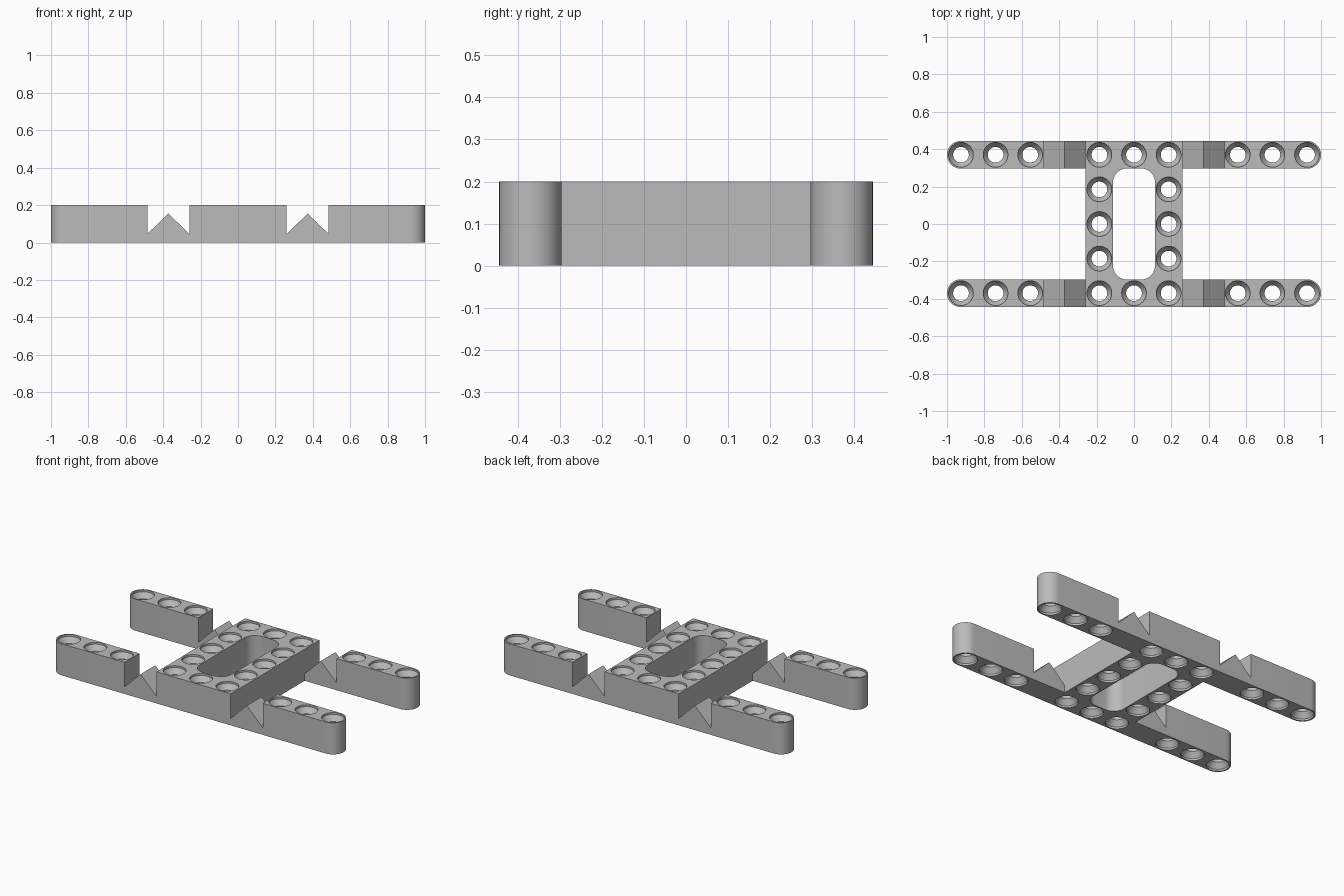
import bpy, bmesh, math
from mathutils import Vector

cube = bpy.data.objects.get("Cube")
if cube:
    bpy.data.objects.remove(cube, do_unlink=True)

H = 0.2          # thickness
PITCH = 0.185    # hole spacing
ROW = 2 * PITCH  # beam centre line
HALF = 0.074     # beam half width
CORE = 0.26      # half width of the centre frame

grey = bpy.data.materials.new("light grey plastic")
grey.use_nodes = True
grey.diffuse_color = (0.5, 0.5, 0.5, 1)
grey.node_tree.nodes["Principled BSDF"].inputs["Base Color"].default_value = (0.5, 0.5, 0.5, 1)


def prism(bm, points, offset):
    """Extrude a planar outline by the offset vector."""
    face = bm.faces.new([bm.verts.new(p) for p in points])
    new = bmesh.ops.extrude_face_region(bm, geom=[face])["geom"]
    bmesh.ops.translate(bm, verts=[v for v in new if isinstance(v, bmesh.types.BMVert)], vec=offset)


def lathe(bm, x, y, profile, sides=32):
    """Closed solid of revolution about a vertical axis."""
    rings = [[bm.verts.new((x + r * math.cos(2 * math.pi * i / sides),
                            y + r * math.sin(2 * math.pi * i / sides), z))
              for i in range(sides)] for r, z in profile]
    for a, b in zip(rings, rings[1:]):
        for i in range(sides):
            j = (i + 1) % sides
            bm.faces.new((a[i], a[j], b[j], b[i]))
    bm.faces.new(rings[0])
    bm.faces.new(rings[-1])


def arc(cx, cy, r, start, end, steps):
    angles = [math.radians(start + (end - start) * i / steps) for i in range(steps + 1)]
    return [(cx + r * math.cos(a), cy + r * math.sin(a)) for a in angles]


def finish(bm, name):
    bmesh.ops.recalc_face_normals(bm, faces=bm.faces)
    mesh = bpy.data.meshes.new(name)
    bm.to_mesh(mesh)
    bm.free()
    mesh.materials.append(grey)
    obj = bpy.data.objects.new(name, mesh)
    bpy.context.collection.objects.link(obj)
    return obj


# H-shaped frame: one quarter outline turned into the whole by point symmetry
quarter = [(CORE, ROW - HALF)] + arc(1 - HALF, ROW, HALF, -90, 90, 24)
upper = quarter + [(-x, y) for x, y in reversed(quarter)]
outline = upper + [(-x, -y) for x, y in upper]
bm = bmesh.new()
prism(bm, [(x, y, 0) for x, y in outline], Vector((0, 0, H)))
frame = finish(bm, "connector_frame")

# All openings in one cutter
bm = bmesh.new()
sx, sy, r = 0.112, 0.297, 0.074
slot = (arc(sx - r, sy - r, r, 0, 90, 10) + arc(r - sx, sy - r, r, 90, 180, 10)
        + arc(r - sx, r - sy, r, 180, 270, 10) + arc(sx - r, r - sy, r, 270, 360, 10))
prism(bm, [(x, y, -0.1) for x, y in slot], Vector((0, 0, H + 0.2)))

# W-shaped notches across the arms
notch = [(CORE, 0.3), (CORE, 0.045), (0.3725, 0.155), (0.485, 0.045), (0.485, 0.3)]
for side in (-1, 1):
    for y in (-ROW, ROW):
        prism(bm, [(side * x, y - 0.12, z) for x, z in notch], Vector((0, 0.24, 0)))

# Countersunk pin holes
RIM, BORE, DEPTH = 0.066, 0.042, 0.045
hole = [(RIM, -0.05), (RIM, 0.012), (BORE, DEPTH),
        (BORE, H - DEPTH), (RIM, H - 0.012), (RIM, H + 0.05)]
spots = [(i * PITCH, s * ROW) for i in (-5, -4, -3, -1, 0, 1, 3, 4, 5) for s in (-1, 1)]
spots += [(s * PITCH, j * PITCH) for j in (-1, 0, 1) for s in (-1, 1)]
for x, y in spots:
    lathe(bm, x, y, hole)
cutter = finish(bm, "opening_cutter")
cutter.hide_render = True
cutter.hide_viewport = True

cut = frame.modifiers.new("openings", "BOOLEAN")
cut.operation = "DIFFERENCE"
cut.solver = "EXACT"
cut.object = cutter

# Apply the cut, then shade round walls smoothly
bpy.context.view_layer.update()
result = bpy.data.meshes.new_from_object(frame.evaluated_get(bpy.context.evaluated_depsgraph_get()))
frame.modifiers.clear()
frame.data = result
bpy.data.objects.remove(cutter, do_unlink=True)
bpy.ops.object.select_all(action="DESELECT")
frame.select_set(True)
bpy.context.view_layer.objects.active = frame
bpy.ops.object.shade_smooth_by_angle(angle=math.radians(25))
